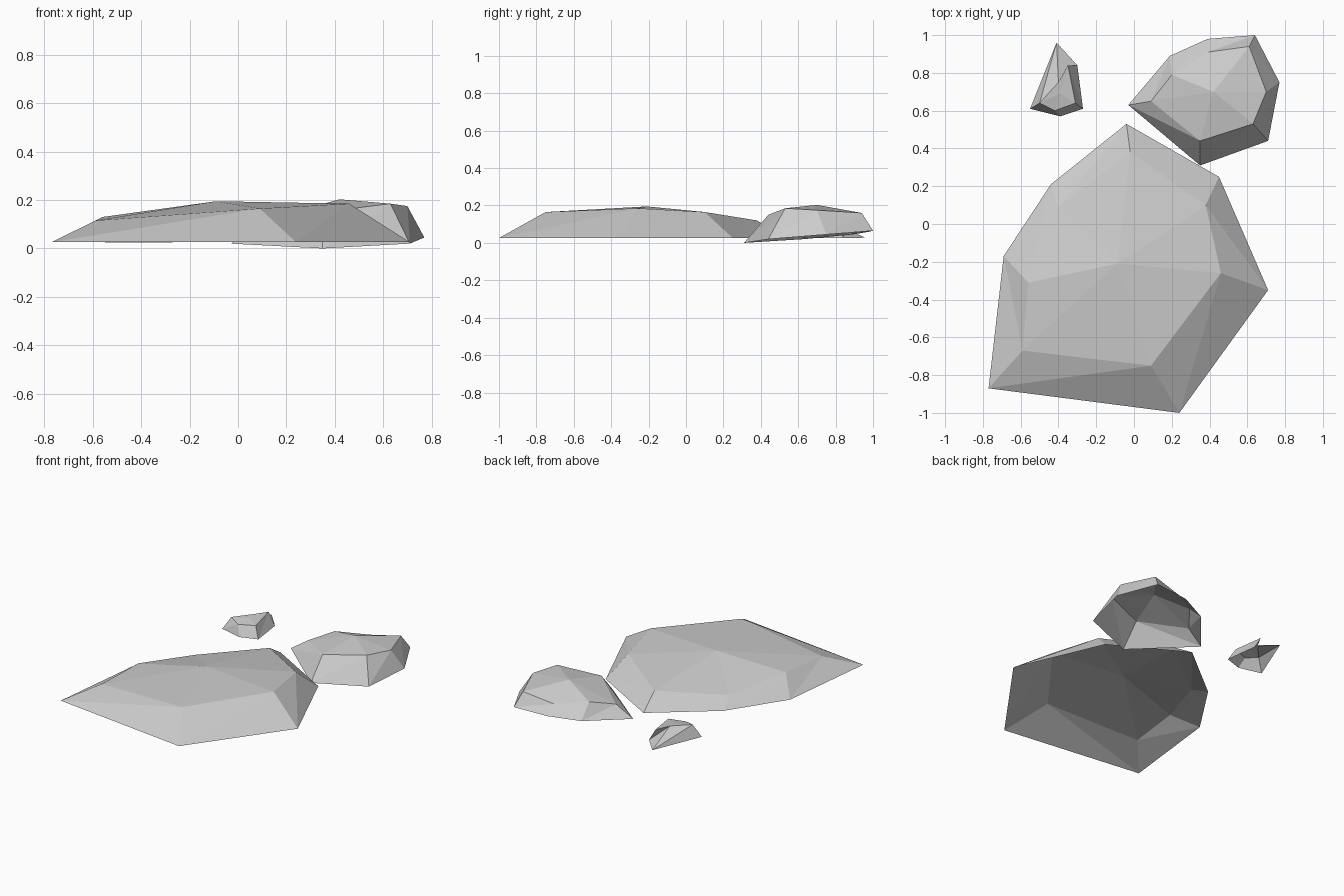
import bpy
import bmesh
from mathutils import Vector

# Remove only the default cube
default_cube = bpy.data.objects.get("Cube")
if default_cube:
    bpy.data.objects.remove(default_cube, do_unlink=True)

# One plain stone colour shared by every rock
stone = bpy.data.materials.new("stone_grey")
stone.use_nodes = True
colour = (0.6, 0.6, 0.6, 1.0)
stone.diffuse_color = colour
shader = next(n for n in stone.node_tree.nodes if n.type == "BSDF_PRINCIPLED")
shader.inputs["Base Color"].default_value = colour


def faceted_rock(name, rim, shoulder, peak):
    """Open-bottomed rock: ground rim, raised shoulder ring and a crown fan.
    Rings run clockwise seen from above, in hundredths of a unit."""
    bm = bmesh.new()

    def ring(points):
        return [bm.verts.new(Vector(p) / 100) for p in points]

    outer, inner = ring(rim), ring(shoulder)
    top = bm.verts.new(Vector(peak) / 100)
    for i in range(len(outer)):
        # Sloping flank, split along one diagonal
        bm.faces.new((outer[i], outer[i - 1], inner[i - 1]))
        bm.faces.new((outer[i], inner[i - 1], inner[i]))
        # Crown facet
        bm.faces.new((inner[i], inner[i - 1], top))

    # Make every facet wind upwards
    for face in bm.faces:
        face.normal_update()
    if sum(face.normal.z for face in bm.faces) < 0:
        bmesh.ops.reverse_faces(bm, faces=bm.faces[:])

    mesh = bpy.data.meshes.new(name)
    bm.to_mesh(mesh)
    bm.free()
    mesh.materials.append(stone)
    rock = bpy.data.objects.new(name, mesh)
    bpy.context.scene.collection.objects.link(rock)
    return rock


# Broad flat slab with a level rim
base = 2.6
slab_outline = [(-77, -87), (-69, -17), (-44, 21), (-4, 53),
                (45, 25), (71, -35), (24, -100)]
faceted_rock(
    "large_rock",
    [(x, y, base) for x, y in slab_outline],
    [(-59, -67, 11.5), (-56, -31, 13), (-40, 9, 8), (-2, 38, 12),
     (38, 10, 16.5), (46, -26, 18.5), (9, -75, 16.5)],
    (-9, -21, 19.5))

# Rounder rock, tilted so that its back edge lifts off the ground
faceted_rock(
    "medium_rock",
    [(-3, 63, 2), (19, 89, 4.5), (39, 98, 6), (64, 100, 6.5),
     (77, 75, 4.5), (71, 44, 2), (35, 31, 0)],
    [(9, 65, 10), (20, 79, 14), (39, 91, 12), (61, 94, 16),
     (70, 70, 17.5), (63, 53, 18.5), (35, 44, 15)],
    (42, 70, 20.3))

# Small pointed chip
faceted_rock(
    "small_rock",
    [(-41, 96, 2.8), (-30, 84, 2.5), (-27, 61, 2.5),
     (-39, 57, 2.5), (-55, 61, 2.5)],
    [(-40, 75, 11.5), (-35, 84, 11), (-31, 64, 10),
     (-42, 60, 9.5), (-50, 64, 11)],
    (-39, 69, 11))
